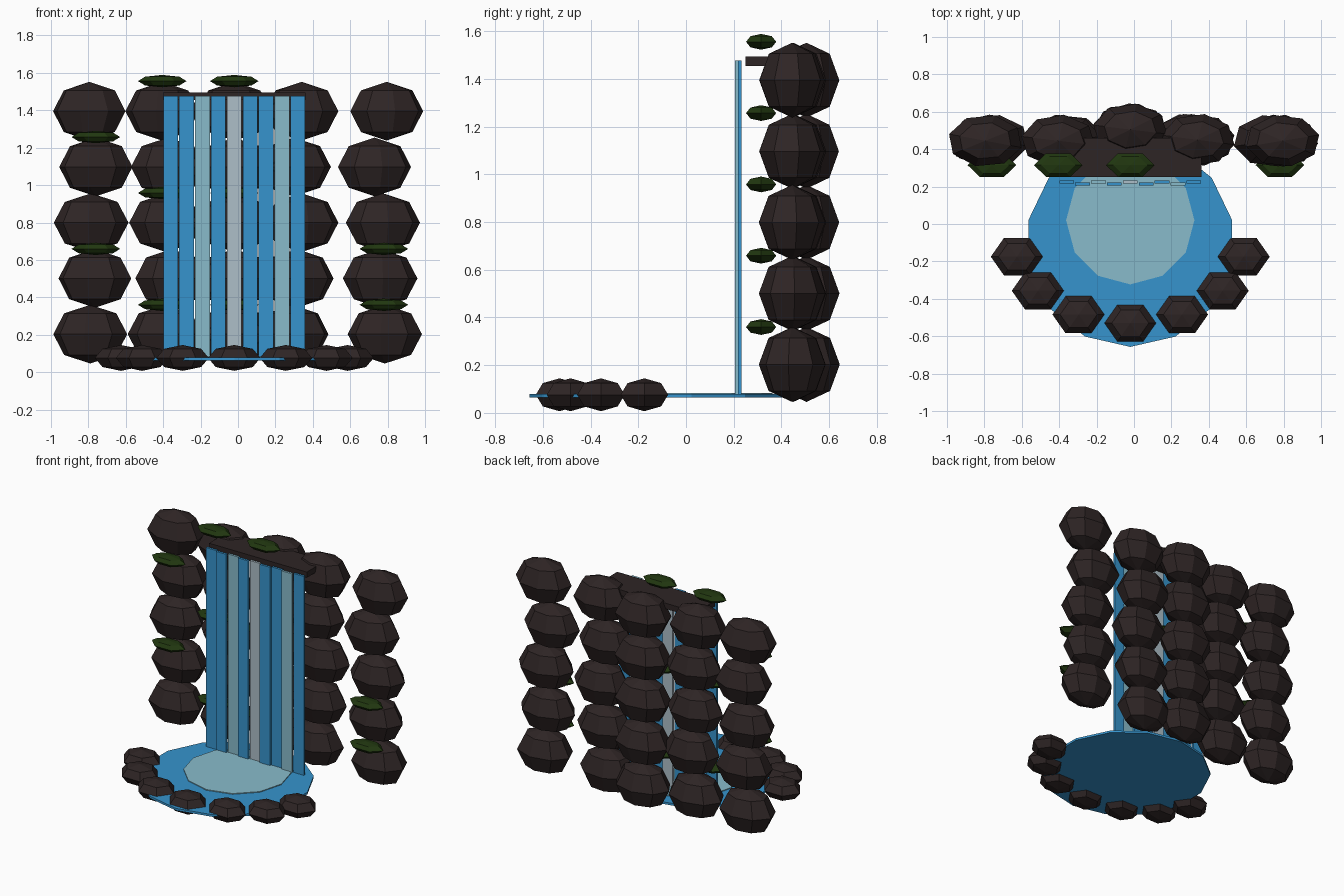
import bpy, bmesh, math, random
from mathutils import Matrix

random.seed(4)
if "Cube" in bpy.data.objects:
    bpy.data.objects.remove(bpy.data.objects["Cube"])


def material(name, rgb):
    m = bpy.data.materials.new(name)
    m.use_nodes = True
    m.diffuse_color = (*rgb, 1)
    m.node_tree.nodes["Principled BSDF"].inputs["Base Color"].default_value = (*rgb, 1)
    return m


ROCK = material("dark rock", (0.027, 0.018, 0.018))
MOSS = material("moss green", (0.015, 0.038, 0.005))
BLUE = material("water blue", (0.037, 0.296, 0.61))
PALE = material("pale water", (0.25, 0.50, 0.60))
FOAM = material("foam grey", (0.42, 0.52, 0.58))


def finish(bm, name, mat, loc):
    mesh = bpy.data.meshes.new(name)
    bm.to_mesh(mesh)
    bm.free()
    mesh.materials.append(mat)
    ob = bpy.data.objects.new(name, mesh)
    ob.location = loc
    bpy.context.collection.objects.link(ob)
    return ob


def stone(name, mat, loc, radii, sides, turn=0.0):
    # faceted ball stretched to the given radii, first corner on the x axis
    bm = bmesh.new()
    spin = Matrix.Rotation(math.pi / 2 + turn, 4, 'Z')
    bmesh.ops.create_uvsphere(bm, u_segments=sides, v_segments=4, radius=1,
                              matrix=Matrix.Diagonal((*radii, 1)) @ spin)
    return finish(bm, name, mat, loc)


def box(name, mat, loc, size):
    bm = bmesh.new()
    bmesh.ops.create_cube(bm, size=1, matrix=Matrix.Diagonal((*size, 1)))
    return finish(bm, name, mat, loc)


def disc(name, mat, loc, radius, depth, sides, turn):
    bm = bmesh.new()
    bmesh.ops.create_cone(bm, cap_ends=True, segments=sides, radius1=radius,
                          radius2=radius, depth=depth,
                          matrix=Matrix.Rotation(turn, 4, 'Z'))
    return finish(bm, name, mat, loc)


# Cliff: five columns of stacked stones, listed bottom to top
MID = -0.02
columns = [(0.445, (-0.79, -0.765, -0.785, -0.76, -0.795)),
           (0.445, (-0.39, -0.355, -0.385, -0.375, -0.405)),
           (0.505, (MID,) * 5),
           (0.45, (0.29, 0.315, 0.34, 0.30, 0.34)),
           (0.445, (0.785, 0.76, 0.775, 0.73, 0.795))]
for c, (y, xs) in enumerate(columns):
    for r, x in enumerate(xs):
        stone(f"cliff_stone_{c}_{r}", ROCK, (x, y, 0.203 + 0.298 * r),
              (0.2, 0.14, 0.157), 8, random.uniform(-0.3, 0.3))

# Moss pads on the front of some stones
moss_x = (-0.76, -0.405, MID, 0.37, 0.78)
for c, r in ((1, 4), (2, 4), (0, 3), (1, 2), (2, 2), (0, 1), (4, 1), (1, 0), (2, 0), (4, 0)):
    stone(f"moss_{c}_{r}", MOSS, (moss_x[c], 0.315, 0.36 + 0.299 * r),
          (0.13, 0.073, 0.033), 6)

# Ledge the water pours from
box("ledge", ROCK, (MID, 0.355, 1.475), (0.76, 0.21, 0.04))

# Falling water: nine staggered strips
strips = (BLUE, BLUE, PALE, BLUE, FOAM, BLUE, BLUE, PALE, BLUE)
for i, mat in enumerate(strips):
    box(f"water_strip_{i}", mat, (MID + 0.085 * (i - 4), 0.213 + 0.012 * ((i + 1) % 2), 0.777),
        (0.079, 0.016, 1.4))

# Pool with a pale splash disc
disc("pool", BLUE, (MID, -0.1, 0.071), 0.557, 0.015, 14, 0)
disc("splash", PALE, (MID, 0.02, 0.08), 0.343, 0.008, 12, 0)

# Rim stones around the front of the pool
for i in range(7):
    a = math.radians(190 + i * 160 / 6)
    stone(f"rim_stone_{i}", ROCK,
          (MID + 0.615 * math.cos(a), -0.1 + 0.43 * math.sin(a), 0.076),
          (0.14, 0.115, 0.069), 6)
